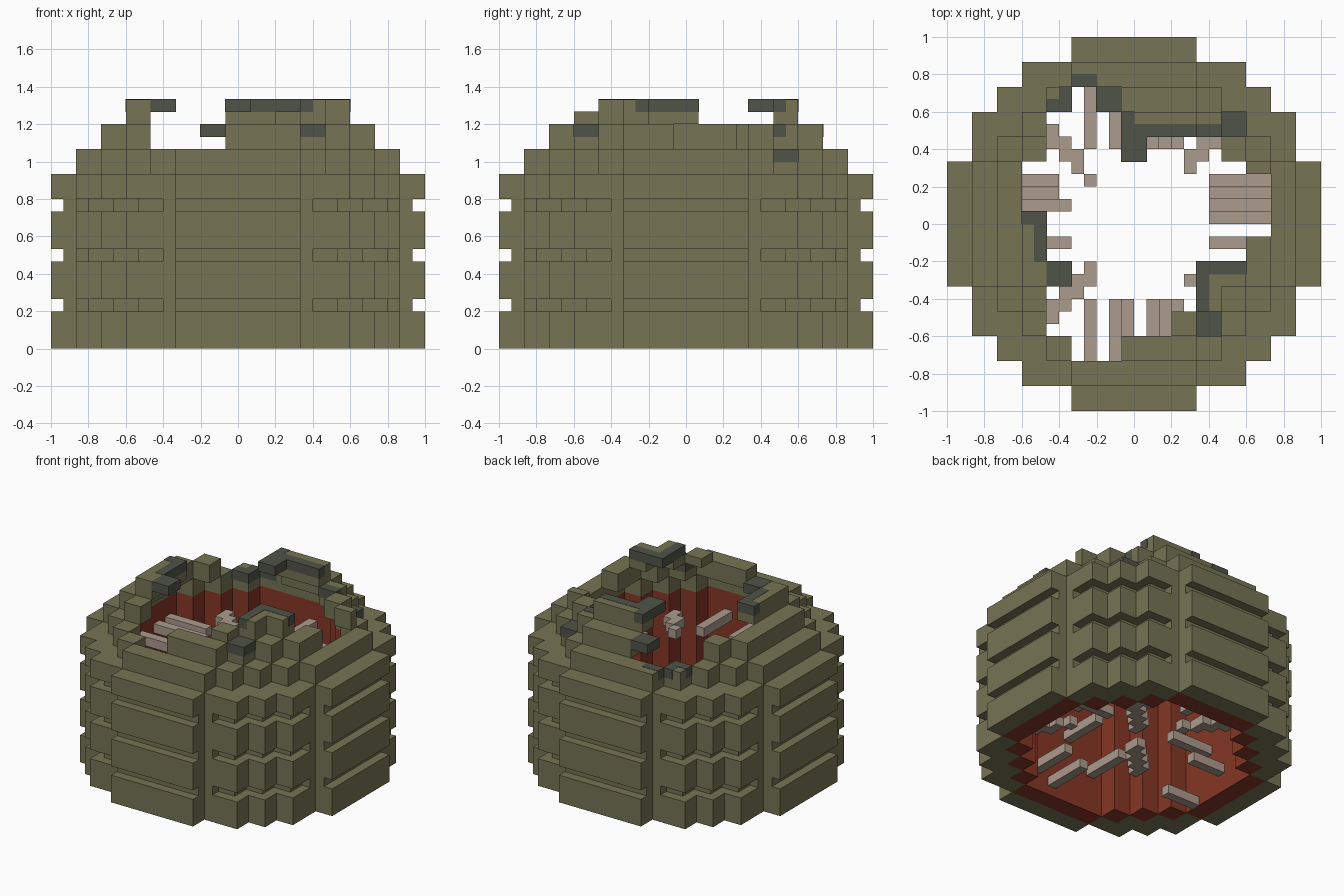
import bpy, bmesh

if "Cube" in bpy.data.objects:
    bpy.data.objects.remove(bpy.data.objects["Cube"], do_unlink=True)

U = 1 / 15  # one block unit


def material(name, rgb):
    m = bpy.data.materials.new(name)
    m.use_nodes = True
    m.diffuse_color = (*rgb, 1)
    bsdf = m.node_tree.nodes["Principled BSDF"]
    bsdf.inputs["Base Color"].default_value = (*rgb, 1)
    bsdf.inputs["Roughness"].default_value = 0.9
    return m


OLIVE = material("olive shell", (0.182, 0.176, 0.091))
GRAY = material("charred gray", (0.080, 0.088, 0.065))
RED = material("red lining", (0.24, 0.038, 0.018))
WOOD = material("pale timber", (0.41, 0.325, 0.265))


def finish(name, bm, mat):
    bmesh.ops.recalc_face_normals(bm, faces=bm.faces)
    for v in bm.verts:
        v.co *= U
    me = bpy.data.meshes.new(name)
    bm.to_mesh(me)
    bm.free()
    me.materials.append(mat)
    ob = bpy.data.objects.new(name, me)
    bpy.context.scene.collection.objects.link(ob)


def add_box(bm, x0, x1, y0, y1, z0, z1, grow):
    r = bmesh.ops.create_cube(bm, size=1)
    for v in r["verts"]:
        v.co.x = (x1 + grow) if v.co.x > 0 else (x0 - grow)
        v.co.y = (y1 + grow) if v.co.y > 0 else (y0 - grow)
        v.co.z = (z1 + grow) if v.co.z > 0 else (z0 - grow)


def boxes(name, items, mat, grow=0.0):
    bm = bmesh.new()
    for b in items:
        add_box(bm, *b, grow)
    finish(name, bm, mat)


def inside(plan, x, y):
    """A plan is a union of centred rectangles given by their half sizes."""
    return any(abs(x) < a and abs(y) < b for a, b in plan)


def ring(bm, outer, inner, z0, z1):
    """Closed stepped ring: caps cell by cell, walls where a neighbour is missing."""
    cuts = sorted({s * a for p in outer + inner for a in p for s in (-1, 1)})
    n = len(cuts) - 1
    mid = [(cuts[i] + cuts[i + 1]) / 2 for i in range(n)]
    cells = {(i, j) for i in range(n) for j in range(n)
             if inside(outer, mid[i], mid[j]) and not inside(inner, mid[i], mid[j])}
    verts = {}

    def vert(i, j, z):
        if (i, j, z) not in verts:
            verts[i, j, z] = bm.verts.new((cuts[i], cuts[j], z))
        return verts[i, j, z]

    for i, j in cells:
        corners = [(i, j), (i + 1, j), (i + 1, j + 1), (i, j + 1)]
        for z in (z0, z1):
            bm.faces.new([vert(*c, z) for c in corners])
        sides = [(i, j - 1), (i + 1, j), (i, j + 1), (i - 1, j)]
        for k, side in enumerate(sides):
            if side not in cells:
                a, b = corners[k], corners[(k + 1) % 4]
                bm.faces.new((vert(*a, z0), vert(*b, z0), vert(*b, z1), vert(*a, z1)))


# Stepped plans, from the widest to the hollow
WALL = [(5, 15), (9, 13), (11, 11), (13, 9), (15, 5)]
GROOVE = [(5, 14), (6, 13), (8, 12), (10, 10), (12, 8), (13, 6), (14, 5)]
MID = [(5, 13), (7, 11), (9, 9), (11, 7), (13, 5)]
HOLLOW = [(5, 11), (7, 9), (9, 7), (11, 5)]

# Outer wall with three grooves
bm = bmesh.new()
levels = [0, 3, 4, 7, 8, 11, 12, 14]
for i, (a, b) in enumerate(zip(levels, levels[1:])):
    ring(bm, GROOVE if i % 2 else WALL, MID, a, b)
finish("outer_wall", bm, OLIVE)

# Red lining inside the wall
bm = bmesh.new()
ring(bm, MID, HOLLOW, 0, 14)
finish("inner_lining", bm, RED)

# First roof step, unbroken
bm = bmesh.new()
ring(bm, MID, HOLLOW, 14, 16)
finish("lower_roof_ring", bm, OLIVE)

# Second roof step, broken at the front right, back right and one side
second = [(-1, 5, -11, -9), (5, 7, -9, -7), (7, 9, -7, -5), (9, 11, -5, -1),
          (9, 11, 4, 5), (7, 9, 5, 7), (5, 7, 7, 9), (-1, 5, 9, 11),
          (-11, -9, -5, 5), (-9, -7, 5, 7), (-9, -7, -7, -5)]
boxes("middle_roof_pieces", [(*p, 16, 18) for p in second], OLIVE)

# Top roof step, only fragments remain
boxes("upper_roof_pieces", [
    (-9, -7, -5, 1, 18, 20), (7, 9, -5, -3, 18, 20), (5, 7, -7, -5, 18, 20),
    (5, 7, -5, -3, 19, 20), (3, 5, -9, -7, 18, 19), (-1, 5, 7, 9, 18, 20)], OLIVE)

# Charred blocks and strips along the broken edges
boxes("charred_edges", [
    (-7, -5, -5, -3, 19, 20), (-8, -7, -3, 1, 19, 20), (-9, -8, 0, 1, 19, 20),
    (5, 9, -4, -3, 19, 20), (5, 6, -7, -4, 19, 20), (5, 7, -9, -7, 17, 18),
    (-1, 1, 5, 7, 19, 20), (-1, 0, 7, 9, 19, 20), (0, 5, 7, 8, 19, 20),
    (5, 7, 7, 8, 17, 18), (7, 9, 7, 9, 15, 16), (-3, -1, 9, 11, 17, 18),
    (-5, -3, 11, 12, 15, 16), (-6, -5, 9, 11, 15, 16), (-7, -6, 9, 10, 15, 16)],
    GRAY, 0.03)

# Timber pegs pointing inward from the four flat sides: (offset, height)
pegs = []
for o, z, tip in ((3, 11, -6), (2, 7, -6), (1, 11, -5), (0, 2, -7),
                  (-2, 5, -6), (-2, 11, -5), (-4, 0, -7)):
    pegs.append((-11, tip, o, o + 1, z, z + 1))
for o, z in ((3, 1), (2, 11), (1, 5), (0, 8), (-2, 11)):
    pegs.append((6, 11, o, o + 1, z, z + 1))
for o, z in ((-4, 4), (-2, 11), (-1, 7), (1, 1), (2, 11), (3, 2)):
    pegs.append((o, o + 1, -11, -6, z, z + 1))
for o, z in ((-4, 8), (-2, 3), (1, 11), (2, 6), (3, 2)):
    pegs.append((o, o + 1, 6, 11, z, z + 1))
boxes("side_pegs", pegs, WOOD)

# Stair-stepped pegs in the diagonal corners: x sign, y sign, tip, tip length, heights
diagonal = []
for sx, sy, tip, length, heights in ((-1, -1, 3, 2, (4, 9)), (-1, 1, 3, 1, (3, 11)),
                                     (1, -1, 4, 1, (4, 11)), (1, 1, 4, 2, (6, 11))):
    for z in heights:
        for k in range(tip, 7):
            xs = sorted((sx * k, sx * (k + 1)))
            ys = sorted((sy * k, sy * (k + (length if k == tip else 2))))
            diagonal.append((*xs, *ys, z, z + 1))
boxes("corner_pegs", diagonal, WOOD)
